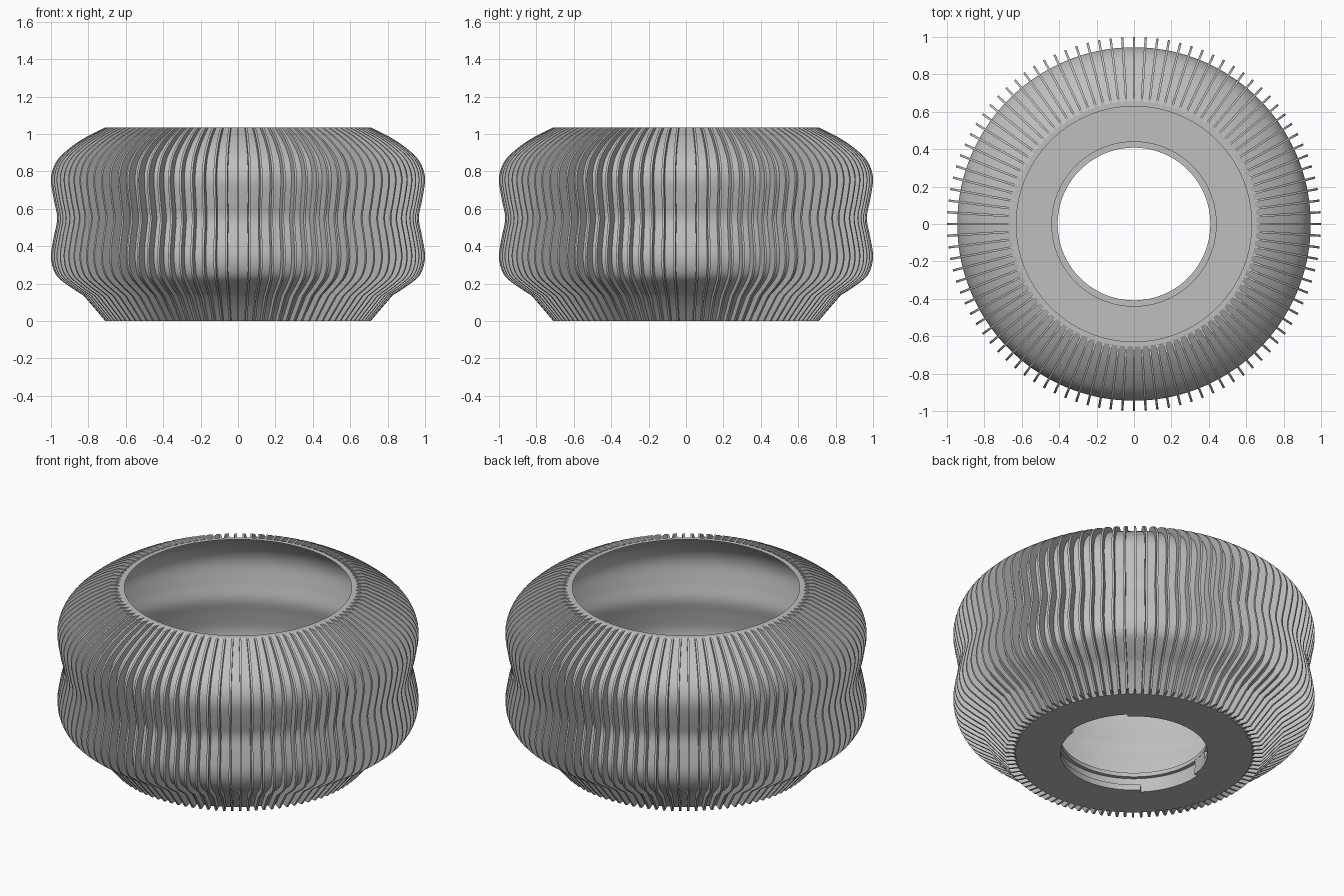
import bpy, bmesh
from math import cos, sin, radians, tau
from mathutils import Vector

cube = bpy.data.objects.get("Cube")
if cube:
    bpy.data.objects.remove(cube, do_unlink=True)

grey = bpy.data.materials.new("plain grey")
grey.use_nodes = True
COLOUR = (0.52, 0.52, 0.52, 1)
grey.diffuse_color = COLOUR
grey.node_tree.nodes["Principled BSDF"].inputs["Base Color"].default_value = COLOUR

FINS = 100
FIN_DEPTH = 0.055
FIN_THICK = 0.012
WALL = 0.026
FLOOR = 0.05


def finish(name, bm):
    """Turn a bmesh into a shaded object."""
    bmesh.ops.recalc_face_normals(bm, faces=bm.faces)
    mesh = bpy.data.meshes.new(name)
    bm.to_mesh(mesh)
    bm.free()
    mesh.materials.append(grey)
    obj = bpy.data.objects.new(name, mesh)
    bpy.context.collection.objects.link(obj)
    bpy.ops.object.select_all(action='DESELECT')
    obj.select_set(True)
    bpy.context.view_layer.objects.active = obj
    bpy.ops.object.shade_smooth_by_angle(angle=radians(25))
    return obj


def lathe(name, loop, start=0, end=360):
    """Revolve a closed (radius, z) loop, capping it when it is only an arc."""
    bm = bmesh.new()
    full = end - start == 360
    steps = max(6, round((end - start) / 2.5))
    rings = []
    for i in range(steps if full else steps + 1):
        a = radians(start + (end - start) * i / steps)
        rings.append([bm.verts.new((r * cos(a), r * sin(a), z)) for r, z in loop])
    n = len(loop)
    for i in range(steps):
        a, b = rings[i], rings[(i + 1) % len(rings)]
        for j in range(n):
            k = (j + 1) % n
            bm.faces.new((a[j], b[j], b[k], a[k]))
    if not full:
        bm.faces.new(rings[0])
        bm.faces.new(rings[-1])
    return finish(name, bm)


def box_loop(r0, r1, z0, z1):
    return [(r0, z0), (r1, z0), (r1, z1), (r0, z1)]


def smooth_path(points, cuts=5):
    """Catmull-Rom curve through the points."""
    p = [Vector(q) for q in points]
    p = [2 * p[0] - p[1]] + p + [2 * p[-1] - p[-2]]
    out = []
    for a, b, c, d in zip(p, p[1:], p[2:], p[3:]):
        for i in range(cuts):
            t = i / cuts
            out.append(0.5 * (2 * b + (c - a) * t + (2 * a - 5 * b + 4 * c - d) * t * t
                              + (3 * b - a - 3 * c + d) * t ** 3))
    return out + [p[-2]]


# Outer fin silhouette: straight foot, then a double bulge with a waist
foot = [(0.71, 0.0), (0.752, FLOOR)]
bulge = smooth_path([(0.825, 0.135), (0.915, 0.195), (0.975, 0.25), (1.0, 0.34),
                     (0.985, 0.45), (0.967, 0.55), (0.985, 0.65), (1.0, 0.765),
                     (0.97, 0.855), (0.90, 0.925), (0.81, 0.985), (0.71, 1.035)])
outline = foot + [(p.x, p.y) for p in bulge]
skin = [(r - FIN_DEPTH, z) for r, z in outline]

# Hollow shell with a holed floor
inside = [(r - WALL, z) for r, z in reversed(skin[1:])]
lathe("shell", skin + inside + [(0.435, FLOOR), (0.435, 0)])

# Thin radial fins
bm = bmesh.new()
n = len(outline)
for f in range(FINS):
    a = tau * f / FINS
    out, side = Vector((cos(a), sin(a), 0)), Vector((-sin(a), cos(a), 0))
    rows = []
    for (r, z), (s, _) in zip(outline, skin):
        rows.append([bm.verts.new(out * rad + side * w * FIN_THICK / 2 + Vector((0, 0, z)))
                     for rad, w in ((s - 0.01, -1), (r, -1), (r, 1), (s - 0.01, 1))])
    for lo, hi in zip(rows, rows[1:]):
        for j in range(3):
            bm.faces.new((lo[j], lo[j + 1], hi[j + 1], hi[j]))
    bm.faces.new(rows[0])
    bm.faces.new(rows[-1])
finish("fins", bm)

# Twist-lock socket in the floor: wall, top ring, two lips and two stops
lathe("socket_wall", box_loop(0.43, 0.442, 0, 0.11))
lathe("socket_top_ring", box_loop(0.408, 0.432, 0.085, 0.11))
for side, turn in (("left", 0), ("right", 180)):
    lathe(side + "_socket_lip", box_loop(0.408, 0.432, 0, 0.035), 225 + turn, 355 + turn)
    lathe(side + "_socket_stop", box_loop(0.409, 0.432, 0.001, 0.09), 338 + turn, 354.5 + turn)
